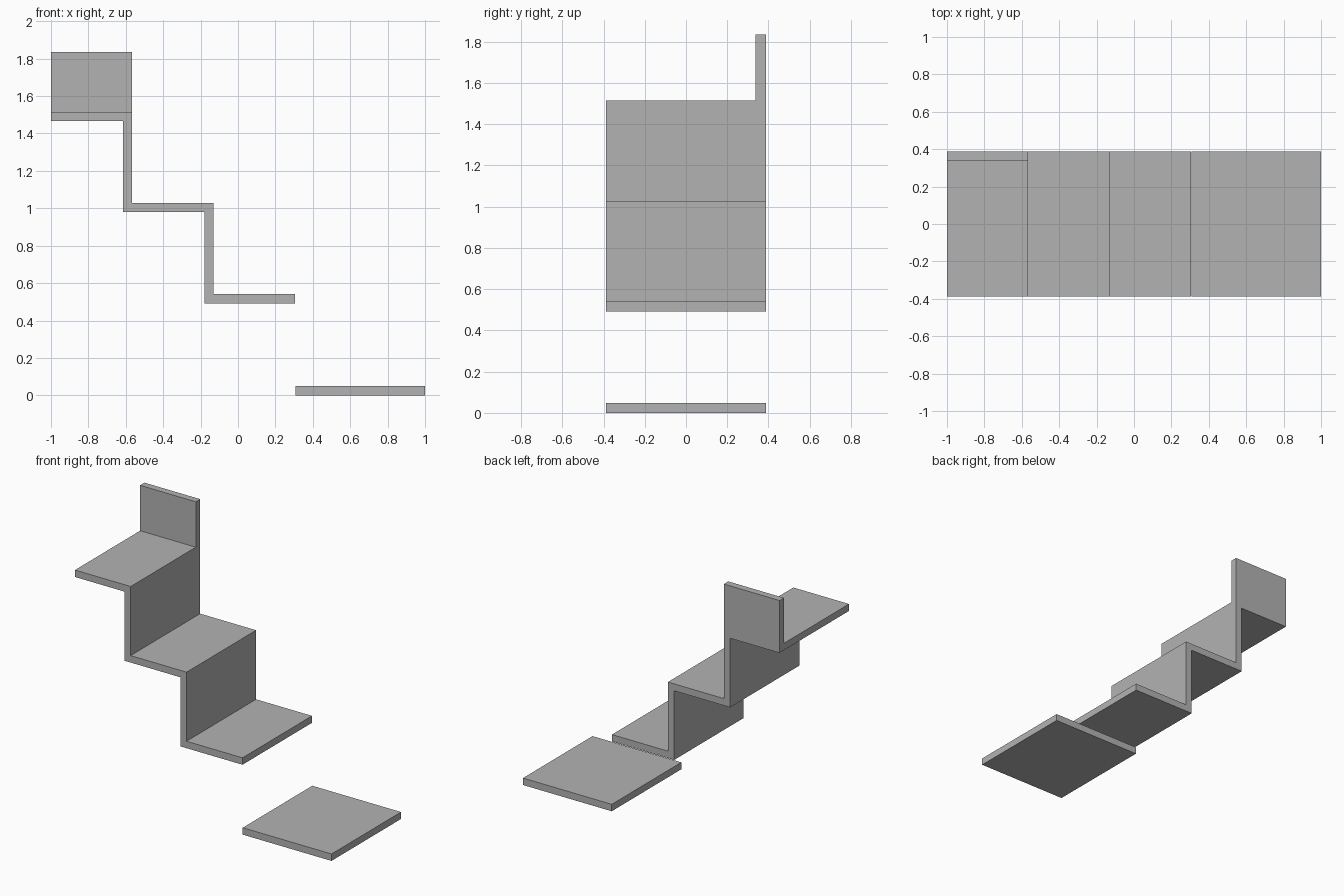
import bpy
import bmesh
from mathutils import Vector

cube = bpy.data.objects.get("Cube")
if cube:
    bpy.data.objects.remove(cube, do_unlink=True)

DEPTH = 0.387      # half the width along y
THICK = 0.049      # board thickness

grey = bpy.data.materials.new("mid_grey")
grey.use_nodes = True
colour = (0.45, 0.45, 0.45, 1.0)
grey.diffuse_color = colour
grey.node_tree.nodes["Principled BSDF"].inputs["Base Color"].default_value = colour


def extrude_profile(name, profile, y0, y1):
    """Solid made by sweeping an x-z outline from y0 to y1."""
    bm = bmesh.new()
    face = bm.faces.new([bm.verts.new((x, y0, z)) for x, z in profile])
    swept = bmesh.ops.extrude_face_region(bm, geom=[face])["geom"]
    verts = [g for g in swept if isinstance(g, bmesh.types.BMVert)]
    bmesh.ops.translate(bm, verts=verts, vec=Vector((0, y1 - y0, 0)))
    bmesh.ops.recalc_face_normals(bm, faces=bm.faces)
    mesh = bpy.data.meshes.new(name)
    bm.to_mesh(mesh)
    bm.free()
    mesh.materials.append(grey)
    obj = bpy.data.objects.new(name, mesh)
    bpy.context.collection.objects.link(obj)
    return obj


def board(name, x0, x1, z0, z1, y0=-DEPTH, y1=DEPTH):
    return extrude_profile(name, [(x0, z0), (x1, z0), (x1, z1), (x0, z1)], y0, y1)


# Folded stair: treads and risers as one continuous board
treads = [(-0.566, 1.515), (-0.13, 1.028), (0.306, 0.541)]   # nose x, top z
upper, lower = [(-1.0, treads[0][1])], [(-1.0, treads[0][1] - THICK)]
for i, (nose, top) in enumerate(treads):
    last = i == len(treads) - 1
    upper.append((nose, top))
    lower.append((nose if last else nose - THICK, top - THICK))
    if not last:
        next_top = treads[i + 1][1]
        upper.append((nose, next_top))
        lower.append((nose - THICK, next_top - THICK))
extrude_profile("folded_stair", upper + lower[::-1], -DEPTH, DEPTH)

# Upright panel along the back edge of the top tread
board("back_panel", -1.0, treads[0][0], treads[0][1], 1.835, DEPTH - THICK, DEPTH)

# Loose slab on the ground
board("ground_slab", 0.308, 1.0, 0.0, THICK)
